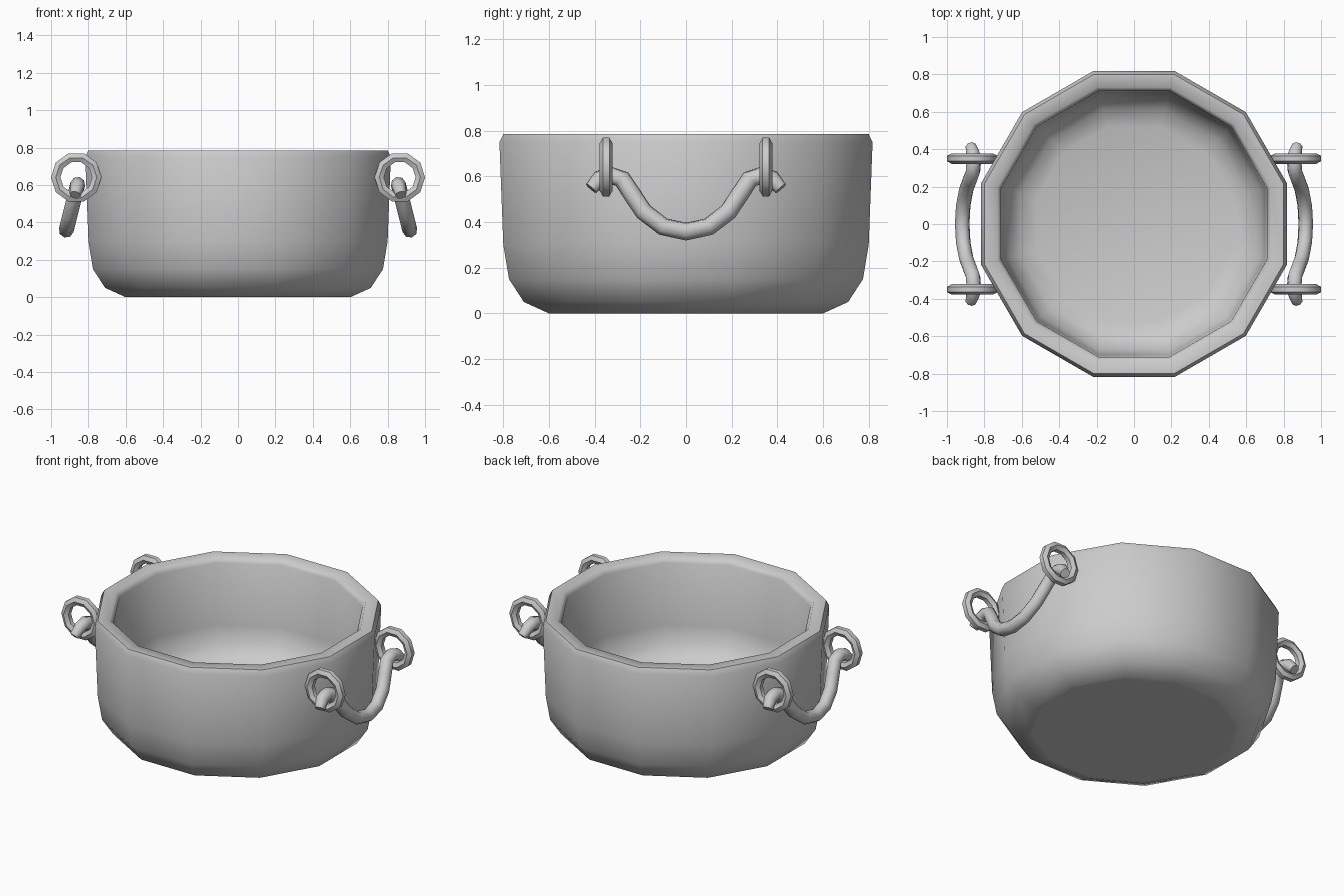
import bpy, bmesh, math
from mathutils import Vector

default = bpy.data.objects.get("Cube")
if default:
    bpy.data.objects.remove(default, do_unlink=True)

metal = bpy.data.materials.new("grey metal")
metal.use_nodes = True
grey = (0.6, 0.6, 0.6, 1)
metal.diffuse_color = grey
metal.node_tree.nodes["Principled BSDF"].inputs["Base Color"].default_value = grey


def finish(name, bm, angle):
    bmesh.ops.recalc_face_normals(bm, faces=bm.faces)
    mesh = bpy.data.meshes.new(name)
    bm.to_mesh(mesh)
    bm.free()
    mesh.materials.append(metal)
    obj = bpy.data.objects.new(name, mesh)
    bpy.context.collection.objects.link(obj)
    bpy.ops.object.select_all(action='DESELECT')
    obj.select_set(True)
    bpy.context.view_layer.objects.active = obj
    bpy.ops.object.shade_smooth_by_angle(angle=math.radians(angle))


def skin(bm, loops, closed=False):
    """Bridge vertex loops; cap both ends unless closed."""
    rings = [[bm.verts.new(p) for p in loop] for loop in loops]
    n = len(rings[0])
    pairs = list(zip(rings, rings[1:])) + ([(rings[-1], rings[0])] if closed else [])
    for a, b in pairs:
        for i in range(n):
            j = (i + 1) % n
            bm.faces.new((a[i], a[j], b[j], b[i]))
    if not closed:
        bm.faces.new(rings[0])
        bm.faces.new(rings[-1])


# Pot: twelve-sided vessel, profile of (flat-to-centre distance, height)
SIDES = 12
profile = [(0.57, 0), (0.60, 0), (0.71, 0.05), (0.775, 0.15), (0.80, 0.30),
           (0.817, 0.75), (0.80, 0.785), (0.73, 0.785), (0.71, 0.755),
           (0.70, 0.36), (0.675, 0.25), (0.61, 0.18), (0.52, 0.15)]
loops = []
for r, z in profile:
    r /= math.cos(math.pi / SIDES)
    turns = [(i + 0.5) * math.tau / SIDES for i in range(SIDES)]
    loops.append([(r * math.cos(t), r * math.sin(t), z) for t in turns])
bm = bmesh.new()
skin(bm, loops)
finish("pot", bm, 62)


# Ring: ten-sided loop of six-sided bar fixed to the wall
def make_ring(name, centre):
    loops = []
    for i in range(10):
        t = i * math.tau / 10
        out = Vector((math.cos(t), 0, math.sin(t)))
        loop = []
        for k in range(6):
            a = (k + 0.5) * math.tau / 6
            loop.append(centre + out * (0.11 + 0.029 * math.cos(a))
                        + Vector((0, 0.028 * math.sin(a), 0)))
        loops.append(loop)
    bm = bmesh.new()
    skin(bm, loops, closed=True)
    finish(name, bm, 40)


# Handle: drooping bar hung through two rings, (y, z, radius) along one half
half = [(0.415, 0.547, 0.03), (0.377, 0.59, 0.038), (0.33, 0.604, 0.04),
        (0.28, 0.588, 0.04), (0.235, 0.52, 0.04), (0.185, 0.445, 0.04),
        (0.10, 0.38, 0.04)]


def make_handle(name, side):
    path = half + [(0, 0.358, 0.04)] + [(-y, z, r) for y, z, r in reversed(half)]
    points = [Vector((side * (0.858 + 0.25 * (0.60 - z)), y, z)) for y, z, r in path]
    across = Vector((side, 0, 0.25)).normalized()
    loops = []
    for i, p in enumerate(points):
        along = (points[min(i + 1, len(points) - 1)] - points[max(i - 1, 0)]).normalized()
        up = along.cross(across).normalized()
        r = path[i][2]
        loops.append([p + (across * math.cos(a) + up * math.sin(a)) * r
                      for a in (k * math.tau / 8 for k in range(8))])
    bm = bmesh.new()
    skin(bm, loops)
    finish(name, bm, 50)


for side, label in ((1, "left"), (-1, "right")):
    make_handle(label + "_handle", side)
    for y, place in ((-0.35, "front"), (0.35, "back")):
        make_ring(f"{label}_{place}_ring", Vector((side * 0.865, y, 0.641)))
